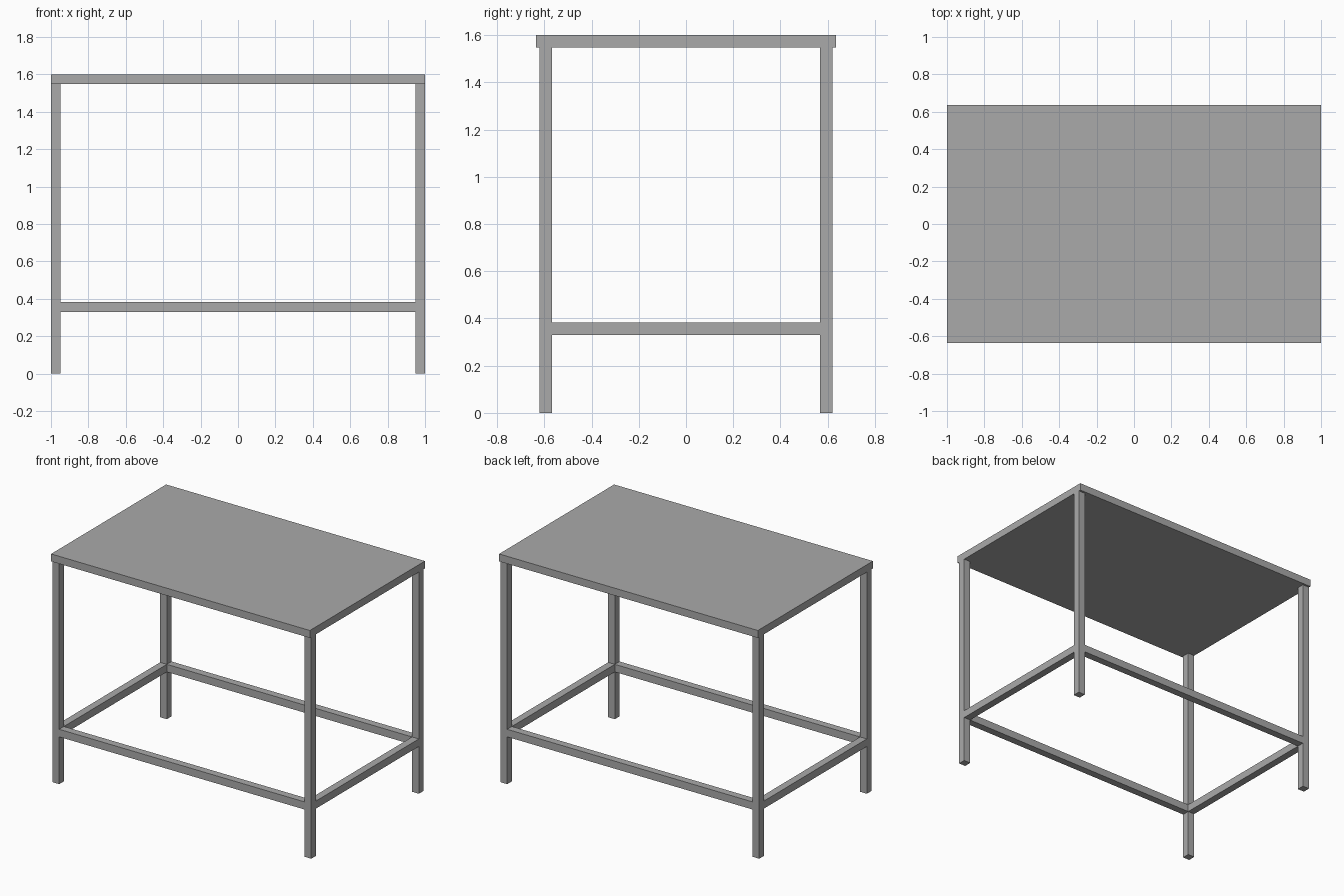
import bpy

cube = bpy.data.objects.get("Cube")
if cube:
    bpy.data.objects.remove(cube, do_unlink=True)

# Single grey finish
GREY = (0.4, 0.4, 0.4, 1.0)
grey = bpy.data.materials.new("plain_grey")
grey.diffuse_color = GREY
grey.use_nodes = True
grey.node_tree.nodes["Principled BSDF"].inputs["Base Color"].default_value = GREY


def box(name, low, high):
    """Add a box spanning two opposite corners."""
    bpy.ops.mesh.primitive_cube_add(size=1)
    obj = bpy.context.object
    obj.name = name
    for v in obj.data.vertices:
        v.co = [h if c > 0 else l for c, l, h in zip(v.co, low, high)]
    obj.data.materials.append(grey)
    return obj


def span(side, inner, outer):
    """Interval between two distances on one side of the centre."""
    return sorted((side * inner, side * outer))


X_OUT, X_IN = 1.0, 0.948
Y_OUT, Y_IN = 0.62, 0.568
TOP, UNDER = 1.6, 1.548
RAIL_LOW, RAIL_HIGH = 0.33, 0.383

# Table top, overhanging the legs at front and back
box("table_top", (-X_OUT, -0.635, UNDER), (X_OUT, 0.635, TOP))

# Four square legs
for x_name, sx in (("left", 1), ("right", -1)):
    for y_name, sy in (("front", -1), ("back", 1)):
        (x0, x1), (y0, y1) = span(sx, X_IN, X_OUT), span(sy, Y_IN, Y_OUT)
        box(f"{y_name}_{x_name}_leg", (x0, y0, 0), (x1, y1, UNDER))

# Stretcher rails between the legs, flush with their outer faces
for name, side in (("front", -1), ("back", 1)):
    y0, y1 = span(side, Y_IN, Y_OUT)
    box(f"{name}_rail", (-X_IN, y0, RAIL_LOW), (X_IN, y1, RAIL_HIGH))
for name, side in (("left", 1), ("right", -1)):
    x0, x1 = span(side, X_IN, X_OUT)
    box(f"{name}_rail", (x0, -Y_IN, RAIL_LOW), (x1, Y_IN, RAIL_HIGH))
